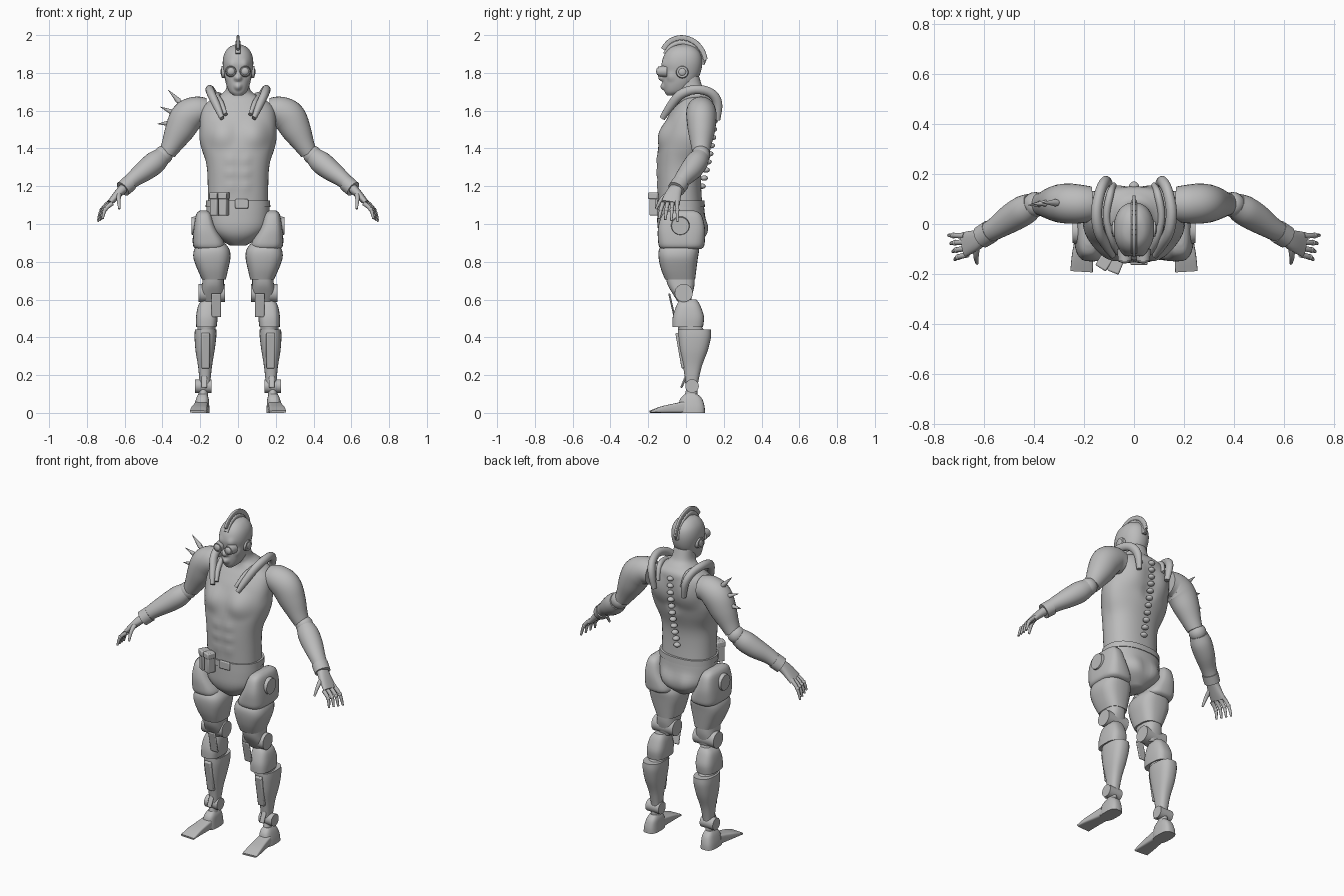
import bpy, bmesh, math
from mathutils import Vector, Matrix

X, Y = Vector((1, 0, 0)), Vector((0, 1, 0))

if "Cube" in bpy.data.objects:
    bpy.data.objects.remove(bpy.data.objects["Cube"])

grey = bpy.data.materials.new("plain_grey")
grey.diffuse_color = (0.5, 0.5, 0.5, 1)
grey.use_nodes = True
grey.node_tree.nodes["Principled BSDF"].inputs["Base Color"].default_value = (0.5, 0.5, 0.5, 1)


def finish(name, bm, mirror, angle=40, bevel=0):
    """Turn a bmesh into a smooth, optionally mirrored object."""
    bmesh.ops.recalc_face_normals(bm, faces=bm.faces)
    mesh = bpy.data.meshes.new(name)
    bm.to_mesh(mesh)
    bm.free()
    mesh.materials.append(grey)
    ob = bpy.data.objects.new(name, mesh)
    bpy.context.collection.objects.link(ob)
    bpy.ops.object.select_all(action='DESELECT')
    ob.select_set(True)
    bpy.context.view_layer.objects.active = ob
    bpy.ops.object.shade_smooth_by_angle(angle=math.radians(angle))
    if bevel:
        mod = ob.modifiers.new("bevel", 'BEVEL')
        mod.width, mod.segments = bevel, 2
    if mirror:
        ob.modifiers.new("mirror", 'MIRROR')
    return ob


def smooth_path(rings, steps):
    """Catmull-Rom interpolation of ring values."""
    out = []
    for i in range(len(rings) - 1):
        a, b, c, d = (rings[max(0, min(len(rings) - 1, i + k))] for k in (-1, 0, 1, 2))
        for s in range(steps):
            t = s / steps
            out.append([q + t / 2 * (r - p + t * (2*p - 5*q + 4*r - w + t * (3*q - p - 3*r + w)))
                        for p, q, r, w in zip(a, b, c, d)])
    return out + [list(rings[-1])]


def loft(name, rings, power=2, mirror=False, steps=4, ref=None, sides=28):
    """Skin rings (x, y, z, r1, r2); flat rings unless ref sets a path frame."""
    rings = smooth_path(rings, steps)
    mids = [Vector(r[:3]) for r in rings]
    bm, loops = bmesh.new(), []
    for i, (mid, ring) in enumerate(zip(mids, rings)):
        u, v = X, Y
        if ref:
            tangent = (mids[min(i + 1, len(mids) - 1)] - mids[max(i - 1, 0)]).normalized()
            u = tangent.cross(ref).normalized()
            v = u.cross(tangent)
        loop = []
        for k in range(sides):
            c, s = math.cos(math.tau * k / sides), math.sin(math.tau * k / sides)
            a = math.copysign(abs(c) ** (2 / power), c) * max(ring[3], .001)
            b = math.copysign(abs(s) ** (2 / power), s) * max(ring[4], .001)
            loop.append(bm.verts.new(mid + u * a + v * b))
        loops.append(loop)
    for a, b in zip(loops, loops[1:]):
        for k in range(sides):
            n = (k + 1) % sides
            bm.faces.new((a[k], a[n], b[n], b[k]))
    bm.faces.new(loops[0])
    bm.faces.new(loops[-1])
    return finish(name, bm, mirror)


def body(name, rows, x=0, **kw):
    """Loft from rows (z, half width, front y, back y) around a given x."""
    return loft(name, [(x, (f + b) / 2, z, w, (b - f) / 2) for z, w, f, b in rows], **kw)


def leg(name, rows, **kw):
    """Loft from rows (z, inner x, outer x, front y, back y), mirrored."""
    return loft(name, [((i + o) / 2, (f + b) / 2, z, (o - i) / 2, (b - f) / 2)
                       for z, i, o, f, b in rows], mirror=True, **kw)


def bulge(ob, centre, radius, push):
    """Swell a soft patch of the surface on both sides of the body."""
    for side in (1, -1):
        mid = Vector((centre[0] * side, centre[1], centre[2]))
        move = Vector((push[0] * side, push[1], push[2]))
        for vert in ob.data.vertices:
            d = (vert.co - mid).length / radius
            if d < 1:
                vert.co += move * (1 - d * d) ** 2


def ball(name, loc, size, mirror=False):
    bm = bmesh.new()
    bmesh.ops.create_uvsphere(bm, u_segments=20, v_segments=12, radius=1)
    bm.transform(Matrix.Translation(loc) @ Matrix.Diagonal((*size, 1)))
    return finish(name, bm, mirror)


def rod(name, start, end, r1, r2, mirror=False, sides=24):
    start, end = Vector(start), Vector(end)
    axis = end - start
    bm = bmesh.new()
    bmesh.ops.create_cone(bm, cap_ends=True, segments=sides, radius1=r1, radius2=r2, depth=axis.length)
    turn = axis.to_track_quat('Z', 'Y').to_matrix().to_4x4()
    bm.transform(Matrix.Translation((start + end) / 2) @ turn)
    return finish(name, bm, mirror)


def box(name, loc, size, turn=0, tilt=0, mirror=False):
    bm = bmesh.new()
    bmesh.ops.create_cube(bm, size=1)
    spin = Matrix.Rotation(math.radians(turn), 4, 'Z') @ Matrix.Rotation(math.radians(tilt), 4, 'X')
    bm.transform(Matrix.Translation(loc) @ spin @ Matrix.Diagonal((*size, 1)))
    return finish(name, bm, mirror, bevel=.006)


# Torso and neck with muscle forms
torso = body("torso", [
    (1.06, .16, -.145, .09), (1.2, .16, -.15, .08), (1.3, .165, -.153, .085),
    (1.4, .185, -.148, .115), (1.48, .2, -.13, .135), (1.56, .2, -.1, .145),
    (1.62, .185, -.065, .15), (1.66, .14, -.04, .145), (1.69, .085, -.035, .12),
    (1.72, .062, -.045, .09), (1.78, .056, -.05, .07)], power=2.3, steps=6, sides=64)
bulge(torso, (.09, -.12, 1.48), .1, (0, -.022, 0))
bulge(torso, (.1, .14, 1.54), .11, (0, .018, 0))
bulge(torso, (.18, .04, 1.42), .12, (.012, 0, 0))
bulge(torso, (0, .13, 1.45), .06, (0, -.006, 0))
for row in range(3):
    bulge(torso, (.04, -.15, 1.2 + row * .07), .045, (0, -.006, 0))

# Spine studs
for n in range(11):
    z = 1.2 + n * .043
    y = .085 + .065 * math.sin(min(1, (z - 1.2) / .4) * math.pi / 2)
    ball("vertebra", (0, y, z), (.02, .02, .014))

# Trousers, belt and pouches
pelvis = body("pelvis", [(1.12, .165, -.15, .093), (1.05, .168, -.152, .1), (.98, .16, -.15, .108),
                         (.93, .115, -.13, .1), (.885, .04, -.08, .05)], power=2.3, sides=40)
bulge(pelvis, (.07, .1, .98), .08, (0, .015, 0))
body("belt", [(1.09, .171, -.157, .1), (1.125, .17, -.156, .098)], power=2.3, steps=1, sides=40)
box("buckle", (.02, -.157, 1.107), (.07, .014, .05))
for x, y, turn in ((-.12, -.15, -32), (-.075, -.165, -22)):
    box("pouch", (x, y, 1.105), (.044, .05, .12), turn)
    box("pouch_flap", (x, y - .004, 1.15), (.05, .054, .035), turn)

# Head, face and goggles
head = body("head", [
    (1.68, .022, -.1, -.05), (1.7, .046, -.113, 0), (1.74, .063, -.12, .04), (1.79, .073, -.122, .073),
    (1.85, .081, -.128, .086), (1.9, .073, -.113, .078), (1.935, .048, -.08, .048), (1.952, .012, -.03, .005)],
    power=2.2, steps=6, sides=56)
bulge(head, (0, -.122, 1.775), .026, (0, -.024, 0))
bulge(head, (0, -.12, 1.727), .028, (0, -.009, 0))
bulge(head, (.04, -.12, 1.845), .035, (0, -.008, 0))
bulge(head, (.06, -.08, 1.78), .035, (.006, -.004, 0))
rod("goggle_rim", (.037, -.1, 1.808), (.037, -.148, 1.808), .031, .026, True)
ball("goggle_lens", (.037, -.146, 1.808), (.021, .012, .021), True)
rod("ear_disc", (.06, -.02, 1.805), (.087, -.02, 1.805), .036, .03, True)
ball("ear_cap", (.085, -.02, 1.805), (.008, .02, .02), True)

# Crest: base rail, upper fin and joining ribs
arc = [(-.122, 1.925), (-.085, 1.968), (-.025, 1.987), (.04, 1.968), (.085, 1.92), (.102, 1.87)]
loft("crest_fin", [(0, y, z, .013, .007) for y, z in arc], power=4, ref=X, sides=16)
loft("crest_rail", [(0, y * .88 - .003, z - .026, .012, .013) for y, z in arc], power=3, ref=X, sides=16)
for y, z in smooth_path(arc, 3)[1:]:
    rod("crest_rib", (0, y * .88, z - .026), (0, y, z), .008, .006, sides=8)

# Collar tubes over the shoulders
loft("collar_tube", [
    (.085, -.125, 1.56, .015, .012), (.11, -.085, 1.62, .022, .02), (.14, -.03, 1.685, .025, .022),
    (.15, .05, 1.712, .024, .022), (.135, .13, 1.695, .024, .021), (.115, .168, 1.64, .024, .02),
    (.1, .165, 1.55, .016, .014)], mirror=True, ref=X)
loft("collar_strip", [
    (.065, -.115, 1.58, .012, .01), (.09, -.06, 1.64, .016, .015), (.11, .03, 1.675, .016, .015),
    (.095, .12, 1.675, .016, .015), (.08, .155, 1.6, .012, .01)], mirror=True, ref=X)

# Arms
loft("upper_arm", [
    (.17, .08, 1.595, .07, .07), (.22, .08, 1.595, .08, .078), (.27, .082, 1.565, .088, .08),
    (.31, .082, 1.495, .078, .072), (.35, .08, 1.42, .056, .055), (.375, .08, 1.375, .044, .045)],
    mirror=True, ref=Y, steps=6)
ball("elbow_joint", (.395, .078, 1.365), (.05, .05, .05), True)
loft("forearm", [
    (.405, .075, 1.355, .05, .05), (.44, .055, 1.325, .06, .06), (.49, .025, 1.285, .056, .058),
    (.55, -.015, 1.24, .044, .046), (.595, -.04, 1.2, .037, .04)], mirror=True, ref=Y)
loft("wrist_cuff", [(.575, -.03, 1.215, .044, .047), (.61, -.052, 1.185, .043, .046)],
     mirror=True, ref=Y, steps=1)
loft("palm", [
    (.6, -.045, 1.195, .026, .032), (.635, -.066, 1.16, .022, .042), (.68, -.082, 1.11, .015, .05)],
    mirror=True, ref=Y, power=2.5)

# Fingers and thumb, thinner towards the tip with ball joints
for n in range(4):
    f = n / 3
    knuckle = Vector((.678 - .012 * f, -.047 - .075 * f, 1.12 - .01 * f))
    tip = Vector((.742 - .025 * f, -.045 - .098 * f, 1.012 + .015 * f))
    middle = (knuckle + tip) / 2 + Vector((.012, 0, .008))
    loft("finger", [(*knuckle, .012, .012), (*middle, .01, .01), (*tip, .006, .006)],
         mirror=True, ref=Y, sides=10)
    ball("finger_joint", middle, (.012, .012, .012), True)
loft("thumb", [(.63, -.085, 1.165, .015, .015), (.632, -.13, 1.13, .011, .011), (.628, -.158, 1.08, .006, .006)],
     mirror=True, ref=X, sides=10)

# Spikes on the right shoulder
for base, tip in (((-.285, .085, 1.62), (-.37, .085, 1.71)),
                  ((-.31, .085, 1.575), (-.412, .08, 1.62)),
                  ((-.335, .085, 1.535), (-.425, .075, 1.53))):
    base, tip = Vector(base), Vector(tip)
    rod("spike_base", base, base.lerp(tip, .35), .015, .012, sides=12)
    rod("spike", base.lerp(tip, .35), tip, .015, .001, sides=12)

# Hip armour with round bosses
leg("hip_armour", [(1.072, .165, .2, -.08, .04), (1.05, .14, .222, -.125, .08), (.98, .115, .235, -.148, .1),
                   (.91, .075, .24, -.148, .1), (.88, .07, .235, -.142, .094), (.868, .085, .22, -.13, .08)], power=3.2)
rod("hip_boss", (.2, -.03, .99), (.247, -.03, .99), .056, .046, True)

# Thighs and knees
leg("thigh", [(.9, .07, .21, -.12, .07), (.865, .045, .232, -.143, .07), (.82, .04, .236, -.145, .063),
              (.76, .052, .215, -.132, .055), (.705, .065, .19, -.11, .048)], power=2.8)
leg("lower_thigh", [(.74, .075, .185, -.11, .045), (.68, .075, .19, -.098, .045),
                    (.63, .075, .195, -.07, .035), (.59, .095, .18, -.045, .025)], power=2.6)
rod("knee_axle", (.068, -.012, .635), (.21, -.012, .635), .048, .048, True)
box("knee_guard", (.115, -.075, .57), (.05, .01, .13), tilt=13, mirror=True)

# Lower legs
leg("knee_housing", [(.6, .125, .185, -.03, .055), (.57, .113, .21, -.05, .075), (.51, .108, .222, -.07, .095),
                     (.455, .113, .222, -.072, .09)], power=3)
leg("shin_collar", [(.462, .12, .215, -.045, .08), (.43, .12, .215, -.04, .1)], steps=1)
leg("calf", [(.442, .115, .228, -.043, .132), (.4, .115, .23, -.042, .132), (.33, .124, .225, -.033, .115),
             (.25, .137, .212, -.016, .085), (.18, .145, .205, -.006, .068), (.13, .15, .2, -.002, .06)], power=2.5)
box("shin_plate", (.172, -.03, .33), (.045, .02, .19), tilt=10, mirror=True)
rod("ankle_axle", (.14, .032, .142), (.228, .032, .142), .036, .036, True)
box("ankle_fin", (.178, -.012, .165), (.03, .012, .07), tilt=-22, mirror=True)

# Feet
leg("ankle_post", [(.14, .16, .205, .005, .06), (.08, .16, .21, -.01, .06)], steps=1)
leg("heel", [(.1, .165, .21, -.005, .06), (.075, .155, .222, -.03, .085), (.035, .152, .232, -.04, .098),
             (0, .15, .236, -.04, .1)], power=3)
loft("toe_plate", [(.195, -.01, .03, .03, .036), (.2, -.07, .024, .024, .039),
                   (.206, -.13, .017, .017, .043), (.21, -.19, .006, .006, .045)],
     power=5, mirror=True, ref=X)
